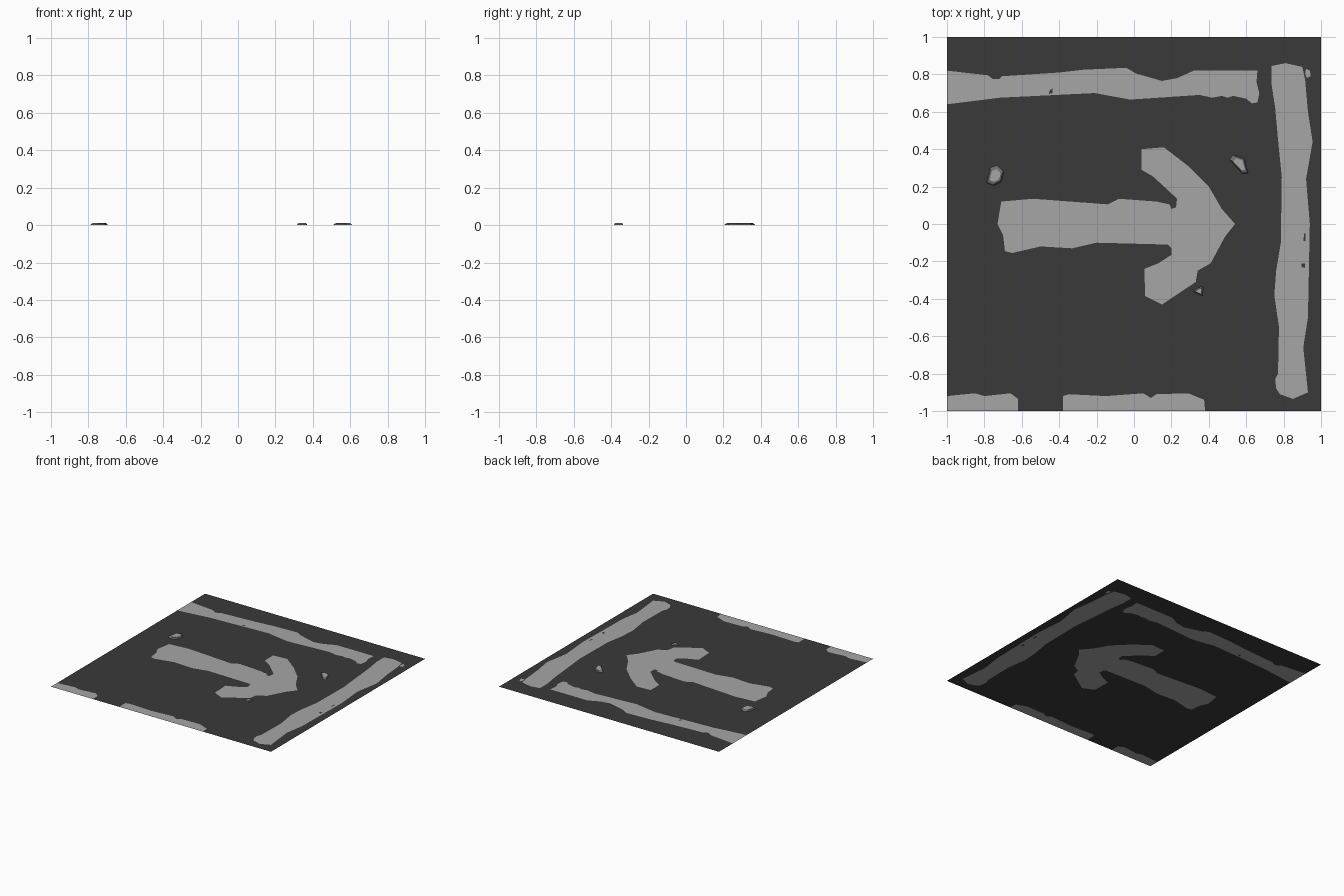
import bpy, bmesh
from mathutils import Vector
from mathutils.geometry import delaunay_2d_cdt

if "Cube" in bpy.data.objects:
    bpy.data.objects.remove(bpy.data.objects["Cube"])


def material(name, v):
    m = bpy.data.materials.new(name)
    m.diffuse_color = (v, v, v, 1)
    m.use_nodes = True
    m.node_tree.nodes["Principled BSDF"].inputs["Base Color"].default_value = m.diffuse_color
    return m


ASPHALT = material("dark asphalt", 0.042)
PAINT = material("worn light paint", 0.38)
STONE = material("grey stone", 0.16)


def ccw(pts):
    """Return the outline as vectors in anticlockwise order."""
    p = [Vector(q) for q in pts]
    area = sum(p[i - 1].cross(p[i]) for i in range(len(p)))
    return p if area > 0 else p[::-1]


def add_object(name, bm, mats):
    me = bpy.data.meshes.new(name)
    bm.to_mesh(me)
    bm.free()
    for m in mats:
        me.materials.append(m)
    ob = bpy.data.objects.new(name, me)
    bpy.context.collection.objects.link(ob)
    return ob


# Painted outlines, seen from above
square = [(-1, -1), (1, -1), (1, 1), (-1, 1)]
top_stripe = [(-1, .82), (-.78, .795), (-.755, .775), (-.72, .775), (-.705, .79), (-.4, .81),
              (-.27, .825), (-.04, .835), (.01, .805), (.15, .765), (.23, .78), (.32, .82),
              (.66, .82), (.655, .76), (.67, .70), (.66, .65), (.63, .645), (.6, .67),
              (.53, .685), (.5, .675), (.47, .685), (.42, .675), (.35, .69), (-.02, .665),
              (-.21, .70), (-.72, .675)  , (-1, .64)]
side_stripe = [(.735, .845), (.81, .86), (.9, .84), (.915, .77), (.93, .6), (.955, .44),
               (.92, .24), (.94, 0), (.93, -.5), (.905, -.66), (.93, -.9), (.85, -.935),
               (.78, -.91), (.76, -.88), (.755, -.83), (.77, -.8), (.775, -.55), (.75, -.38),
               (.76, -.25), (.785, -.1), (.79, .25), (.77, .45), (.755, .62), (.735, .75)]
arrow = [(-.71, .12), (-.54, .135), (-.14, .105), (-.08, .135), (.12, .12), (.19, .105),
         (.2, .08), (.225, .09), (.23, .135), (.15, .21), (.1, .255), (.04, .29), (.04, .4),
         (.16, .41), (.29, .31), (.4, .2), (.47, .08), (.54, 0), (.485, -.07), (.41, -.21),
         (.34, -.25), (.33, -.31), (.15, -.43), (.06, -.385), (.055, -.24), (.13, -.21),
         (.2, -.165), (.2, -.13), (.18, -.11), (-.2, -.1), (-.33, -.13), (-.5, -.12),
         (-.65, -.155), (-.69, -.145), (-.7, -.06), (-.73, 0)]
bottom_left = [(-1, -.92), (-.85, -.905), (-.8, -.92), (-.66, -.905), (-.62, -.935),
               (-.62, -1), (-1, -1)]
bottom_mid = [(-.38, -1), (-.38, -.92), (-.35, -.91), (-.15, -.92), (.05, -.905), (.09, -.93),
              (.12, -.91), (.29, -.905), (.375, -.94), (.38, -1)]
paint_fleck = [(.92, .83), (.94, .82), (.945, .79), (.925, .78), (.915, .8)]
chips = [[(-.455, .695), (-.435, .7), (-.435, .725), (-.45, .715)],
         [(.905, -.09), (.918, -.09), (.918, -.05), (.91, -.05)],
         [(.895, -.23), (.915, -.235), (.915, -.21), (.895, -.21)]]

# Pavement: one flat sheet cut along every outline, coloured by which outline holds the face
paints = [top_stripe, side_stripe, arrow, bottom_left, bottom_mid, paint_fleck]
verts, loops = [], []
for outline in [square] + paints + chips:
    pts = ccw(outline)
    loops.append(list(range(len(verts), len(verts) + len(pts))))
    verts += pts
co, _, faces, _, _, source = delaunay_2d_cdt(verts, [], loops, 1, 1e-5)
bm = bmesh.new()
bv = [bm.verts.new((c.x, c.y, 0)) for c in co]
for f, src in zip(faces, source):
    face = bm.faces.new([bv[i] for i in f])
    painted = any(1 <= s <= len(paints) for s in src)
    chipped = any(s > len(paints) for s in src)
    face.material_index = int(painted and not chipped)
    if face.normal.z < 0:
        face.normal_flip()
add_object("pavement", bm, [ASPHALT, PAINT])


# Loose stones: low bevelled chips with a pale worn top
def stone(name, outline, height=.012):
    pts = ccw(outline)
    mid = sum(pts, Vector((0, 0))) / len(pts)
    bm = bmesh.new()
    rings = []
    for scale, z in ((1, 0), (.86, height * .7), (.62, height)):
        rings.append([bm.verts.new((*(mid + (p - mid) * scale), z)) for p in pts])
    n = len(pts)
    for lo, hi in zip(rings, rings[1:]):
        for i in range(n):
            j = (i + 1) % n
            bm.faces.new((lo[i], lo[j], hi[j], hi[i]))
    bm.faces.new(rings[-1]).material_index = 1
    add_object(name, bm, [STONE, PAINT])


stone("stone_left", [(-.77, .3), (-.73, .315), (-.695, .28), (-.71, .225), (-.75, .205), (-.79, .22)])
stone("stone_right", [(.51, .345), (.53, .37), (.59, .35), (.61, .27), (.58, .27)])
stone("stone_small", [(.315, -.36), (.345, -.34), (.37, -.335), (.365, -.385), (.345, -.375)])
